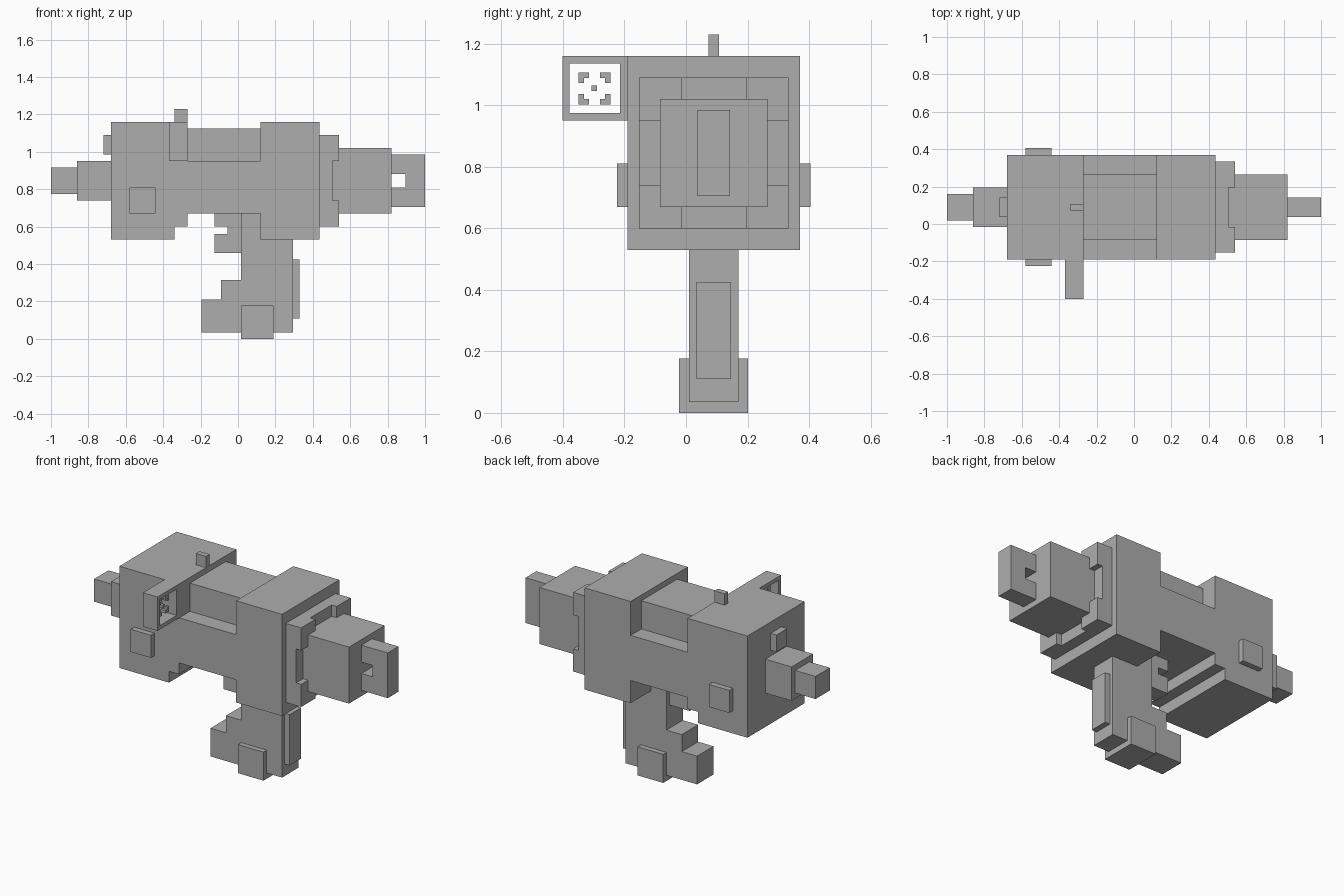
import bpy
import bmesh

default = bpy.data.objects.get("Cube")
if default:
    bpy.data.objects.remove(default, do_unlink=True)

# Single flat grey
grey = bpy.data.materials.new("plain grey")
grey.use_nodes = True
grey.diffuse_color = (0.42, 0.42, 0.42, 1)
grey.node_tree.nodes["Principled BSDF"].inputs["Base Color"].default_value = (0.42, 0.42, 0.42, 1)

MID = 0.09  # the centre plane of the blaster lies at this y


def finish(name, bm):
    bmesh.ops.recalc_face_normals(bm, faces=bm.faces)
    mesh = bpy.data.meshes.new(name)
    bm.to_mesh(mesh)
    bm.free()
    mesh.materials.append(grey)
    obj = bpy.data.objects.new(name, mesh)
    bpy.context.collection.objects.link(obj)
    return obj


def prism(name, to_point, outline, start, end):
    """Extrude a 2D outline along the axis that to_point leaves free."""
    bm = bmesh.new()
    face = bm.faces.new([bm.verts.new(to_point(a, b, start)) for a, b in outline])
    moved = bmesh.ops.extrude_face_region(bm, geom=[face])["geom"]
    shift = end - start
    verts = [v for v in moved if isinstance(v, bmesh.types.BMVert)]
    bmesh.ops.translate(bm, verts=verts, vec=to_point(0, 0, shift))
    return finish(name, bm)


def side_profile(name, outline, half):
    return prism(name, lambda a, b, d: (a, d, b), outline, MID - half, MID + half)


def front_profile(name, outline, x0, x1):
    return prism(name, lambda a, b, d: (d, a, b), outline, x0, x1)


def rect(a0, a1, b0, b1):
    return [(a0, b0), (a1, b0), (a1, b1), (a0, b1)]


def box(name, x0, x1, z0, z1, half):
    return side_profile(name, rect(x0, x1, z0, z1), half)


# Main body with raised ends, low middle and stepped underside
side_profile("body", [
    (-0.68, 0.53), (-0.34, 0.53), (-0.34, 0.60), (-0.27, 0.60), (-0.27, 0.67),
    (0.12, 0.67), (0.12, 0.53), (0.435, 0.53), (0.435, 1.16), (0.12, 1.16),
    (0.12, 0.95), (-0.27, 0.95), (-0.27, 1.16), (-0.68, 1.16)], 0.28)
box("top_core", -0.28, 0.13, 0.94, 1.125, 0.175)
box("side_pads", -0.58, -0.44, 0.67, 0.81, 0.315)
box("rear_sight", -0.34, -0.27, 1.15, 1.23, 0.0175)

# Collar with four raised corners around the barrel
box("collar", 0.43, 0.505, 0.60, 1.09, 0.243)
CZ = 0.845
for sy, side in ((-1, "right"), (1, "left")):
    for sz, level in ((-1, "lower"), (1, "upper")):
        ys = sorted((MID + sy * 0.105, MID + sy * 0.243))
        zs = sorted((CZ + sz * 0.105, CZ + sz * 0.245))
        front_profile(f"collar_{level}_{side}_corner", rect(*ys, *zs), 0.50, 0.54)

# Barrel and slotted muzzle blade
box("barrel", 0.50, 0.82, 0.67, 1.02, 0.175)
side_profile("muzzle_blade", [
    (0.82, 0.705), (1.0, 0.705), (1.0, 0.985), (0.82, 0.985),
    (0.82, 0.88), (0.895, 0.88), (0.895, 0.81), (0.82, 0.81)], 0.0525)

# Stepped rear cap and its button
box("rear_cap", -0.86, -0.67, 0.74, 0.95, 0.105)
box("rear_tip", -1.0, -0.85, 0.775, 0.915, 0.07)
box("rear_button", -0.72, -0.67, 0.985, 1.09, 0.0525)

# Grip with stepped heel, base pads, front plate and trigger
side_profile("grip", [
    (-0.195, 0.035), (0.295, 0.035), (0.295, 0.54), (0.12, 0.54), (0.12, 0.68),
    (0.015, 0.68), (0.015, 0.315), (-0.09, 0.315), (-0.09, 0.21), (-0.195, 0.21)], 0.08)
box("grip_base_pad", 0.015, 0.19, 0.0, 0.177, 0.112)
box("grip_front_plate", 0.285, 0.33, 0.11, 0.425, 0.0565)
side_profile("trigger", [
    (-0.125, 0.46), (0.02, 0.46), (0.02, 0.68), (-0.125, 0.68),
    (-0.125, 0.60), (-0.055, 0.60), (-0.055, 0.56), (-0.125, 0.56)], 0.052)

# Square side scope: a block with an open window through it
bm = bmesh.new()
bmesh.ops.create_cube(bm, size=1)
for v in bm.verts:
    v.co = (-0.32 + v.co.x * 0.1, -0.296 + v.co.y * 0.212, 1.055 + v.co.z * 0.21)
bm.normal_update()
ends = [f for f in bm.faces if abs(f.normal.x) > 0.9]
bmesh.ops.inset_individual(bm, faces=ends, thickness=0.034)
rims = [e for f in ends for e in f.edges]
bmesh.ops.delete(bm, geom=ends, context='FACES_ONLY')
bmesh.ops.bridge_loops(bm, edges=rims)
finish("scope_frame", bm)

# Reticle: four corner brackets and a dot
RY, RZ, R, L, T = -0.298, 1.055, 0.052, 0.034, 0.018
for sy, side in ((-1, "right"), (1, "left")):
    for sz, level in ((-1, "lower"), (1, "upper")):
        bracket = [(R, R), (R - L, R), (R - L, R - T), (R - T, R - T), (R - T, R - L), (R, R - L)]
        front_profile(f"reticle_{level}_{side}",
                      [(RY + sy * a, RZ + sz * b) for a, b in bracket], -0.335, -0.30)
front_profile("reticle_dot", rect(RY - T / 2, RY + T / 2, RZ - T / 2, RZ + T / 2), -0.335, -0.30)
